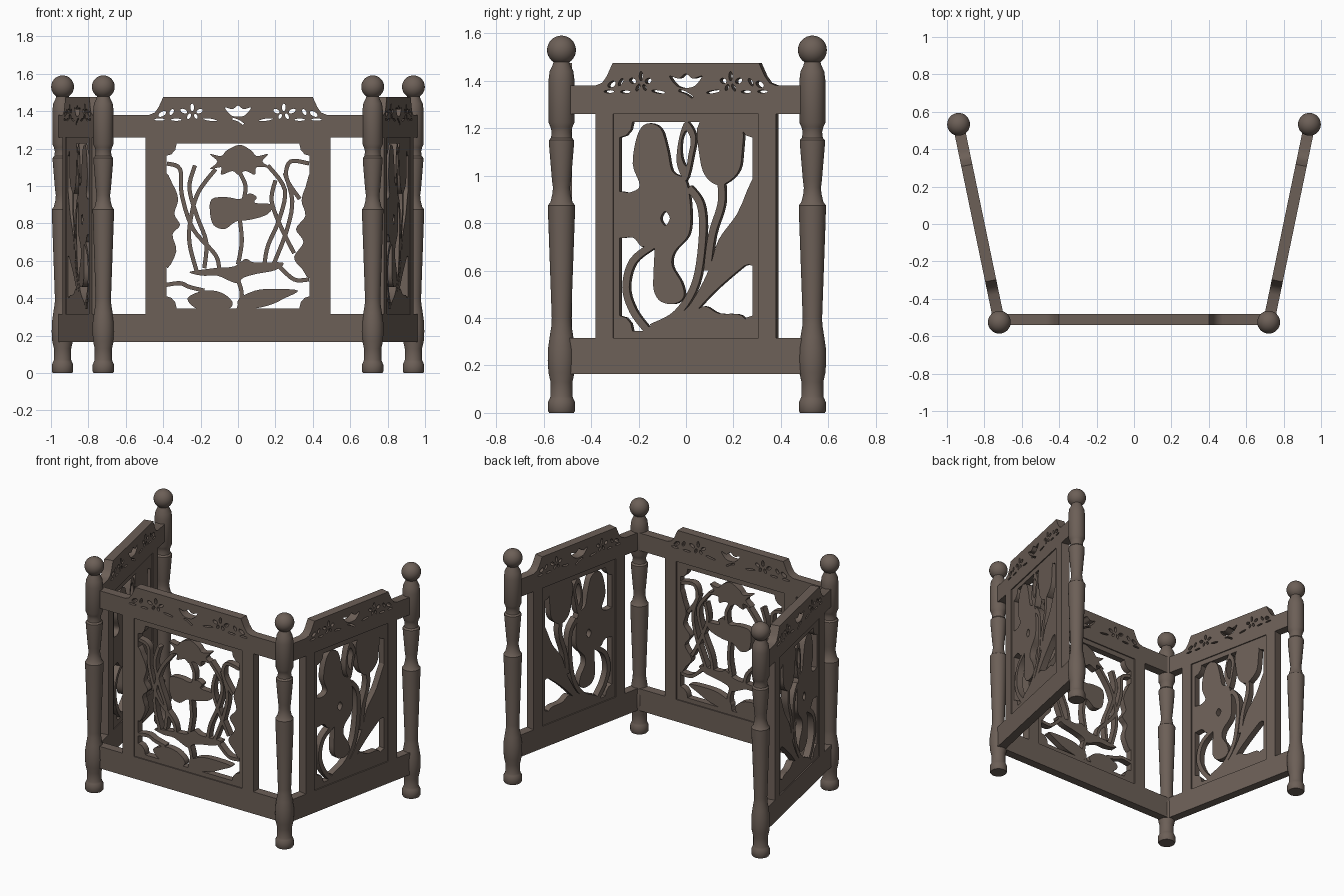
import bpy, bmesh, math
from mathutils import Matrix, Vector

if "Cube" in bpy.data.objects:
    bpy.data.objects.remove(bpy.data.objects["Cube"])

wood = bpy.data.materials.new("dark_brown_wood")
wood.diffuse_color = (0.15, 0.115, 0.095, 1)
wood.use_nodes = True
wood.node_tree.nodes["Principled BSDF"].inputs["Base Color"].default_value = wood.diffuse_color


def finish(name, bm, matrix=Matrix(), angle=35):
    bm.transform(matrix)
    bmesh.ops.recalc_face_normals(bm, faces=bm.faces)
    me = bpy.data.meshes.new(name)
    bm.to_mesh(me)
    bm.free()
    me.materials.append(wood)
    ob = bpy.data.objects.new(name, me)
    bpy.context.collection.objects.link(ob)
    bpy.ops.object.select_all(action='DESELECT')
    ob.select_set(True)
    bpy.context.view_layer.objects.active = ob
    bpy.ops.object.shade_smooth_by_angle(angle=math.radians(angle))
    return ob


def smooth(pts, closed=True, n=4):
    """Catmull-Rom curve through points given in hundredths."""
    p = [Vector(q) / 100 for q in pts]
    if not closed:
        p = [p[0]] + p + [p[-1]]
    k = len(p)
    out = []
    for i in (range(k) if closed else range(1, k - 2)):
        a, b, c, d = p[i - 1], p[i], p[(i + 1) % k], p[(i + 2) % k]
        for j in range(n):
            t = j / n
            out.append(0.5 * (2 * b + (c - a) * t + (2 * a - 5 * b + 4 * c - d) * t * t
                              + (3 * b - a - 3 * c + d) * t ** 3))
    if not closed:
        out.append(p[-1])
    return out


def stem(pts, w=2.2):
    """Outline of a ribbon of constant width."""
    c = smooth(pts, False, 5)
    left, right = [], []
    for i, q in enumerate(c):
        d = (c[min(i + 1, len(c) - 1)] - c[max(i - 1, 0)]).normalized()
        s = Vector((-d.y, d.x)) * w / 200
        left.append(q + s)
        right.append(q - s)
    return left + right[::-1]


def ellipse(cx, cz, a, b, deg=0, n=12):
    r = math.radians(deg)
    out = []
    for i in range(n):
        t = 2 * math.pi * i / n
        x, y = a * math.cos(t), b * math.sin(t)
        out.append((cx + x * math.cos(r) - y * math.sin(r), cz + x * math.sin(r) + y * math.cos(r)))
    return out


def rect(x0, x1, z0, z1):
    return [(x0, z0), (x1, z0), (x1, z1), (x0, z1)]


def add_plate(bm, loops, thick):
    """Upright plate: first loop is the outline, the others are holes."""
    cu = bpy.data.curves.new("outline", 'CURVE')
    cu.dimensions, cu.fill_mode, cu.extrude = '2D', 'BOTH', thick / 2
    for loop in loops:
        s = cu.splines.new('POLY')
        s.points.add(len(loop) - 1)
        for pt, q in zip(s.points, loop):
            pt.co = (q[0], q[1], 0, 1)
        s.use_cyclic_u = True
    ob = bpy.data.objects.new("outline", cu)
    bpy.context.collection.objects.link(ob)
    bpy.context.view_layer.update()
    me = bpy.data.meshes.new_from_object(ob.evaluated_get(bpy.context.evaluated_depsgraph_get()))
    me.transform(Matrix.Rotation(math.pi / 2, 4, 'X'))
    bm.from_mesh(me)
    bpy.data.objects.remove(ob)
    bpy.data.curves.remove(cu)
    bpy.data.meshes.remove(me)


def plates(name, shapes, thick, matrix):
    bm = bmesh.new()
    for loops in shapes:
        add_plate(bm, loops, thick)
    bmesh.ops.remove_doubles(bm, verts=bm.verts, dist=1e-5)
    return finish(name, bm, matrix)


def frame(prefix, half, stile, inner, top, matrix, art):
    # rails and stiles
    plates(prefix + "_bottom_rail", [[rect(-half, half, .165, .315)]], .06, matrix)
    plates(prefix + "_stiles", [[rect(s * inner, s * stile, .315, 1.26)] for s in (-1, 1)], .06, matrix)
    # crest rail with raised middle and pierced flowers
    f = top / .4
    side = [(half, 1.26), (half, 1.38), (top + .075, 1.38), (top + .045, 1.392), (top + .025, 1.42), (top, 1.475)]
    outline = side + [(-x, z) for x, z in side[::-1]]
    holes = [smooth([(-7, 142), (-3, 141), (0, 143), (3, 141), (7, 142), (4, 138), (0, 137), (-4, 138)]),
             stem([(-3, 136), (0, 135), (3, 133)], 1)]
    for s in (-1, 1):
        for x, z, a, b, deg in ((.245, 1.42, .010, .020, 0), (.29, 1.40, .020, .011, 25),
                                (.205, 1.40, .018, .011, -25), (.262, 1.372, .009, .016, 25),
                                (.225, 1.372, .009, .014, -25), (.15, 1.354, .038, .006, 8),
                                (.33, 1.354, .028, .006, 0), (.355, 1.395, .010, .018, 30),
                                (.405, 1.385, .024, .012, -30), (.42, 1.355, .028, .006, 0)):
            holes.append(ellipse(s * x * f, z, a * f, b, s * deg))
    plates(prefix + "_crest_rail", [[outline] + holes], .06, matrix)
    # fretwork: thin border, corner lobes, pierced picture
    o = inner - .027
    shapes = [[rect(-inner, inner, .315, 1.26), rect(-o, o, .345, 1.226)]]
    for s in (-1, 1):
        for z in (.345, 1.226):
            shapes.append([ellipse(s * o, z, .055, .065)])
    plates(prefix + "_fretwork", shapes + art, .045, matrix)


# lotus pond picture
lotus = [[smooth(b)] for b in (
    [(-15, 117), (-9, 116), (-6, 119), (1, 122), (7, 119), (10, 116), (16, 117), (13, 113), (17, 110),
     (10, 110), (9, 106), (4, 108), (0, 106), (-3, 108), (-9, 106), (-9, 110), (-15, 109), (-11, 113)],
    [(-14, 93), (-6, 94), (1, 93), (6, 96), (10, 94), (9, 91), (18, 90), (16, 85), (7, 82),
     (-1, 81), (-7, 77), (-13, 79), (-15, 86)],
    [(-26, 54), (-13, 56), (-2, 57), (4, 61), (9, 59), (24, 59), (20, 55), (10, 53), (3, 51),
     (-1, 48), (-11, 52), (-19, 52)],
    [(-27, 40), (-18, 44), (-9, 43), (-3, 38), (-6, 34), (-21, 34)],
    [(0, 39), (9, 44), (20, 45), (32, 44), (25, 40), (16, 36), (3, 34)],
    [(-39, 104), (-35, 101), (-32, 93), (-34, 85), (-31, 79), (-35, 74), (-33, 65), (-39, 58)],
    [(39, 104), (36, 99), (34, 92), (36, 84), (31, 77), (35, 70), (30, 62), (34, 56), (39, 54)])]
lotus += [[stem(p)] for p in (
    [(1, 107), (4, 100), (3, 92)], [(1, 82), (2, 70), (0, 58)], [(0, 50), (2, 42), (0, 33)],
    [(-23, 111), (-26, 99), (-22, 84), (-17, 70), (-18, 56)],
    [(-12, 109), (-21, 97), (-25, 84), (-26, 70), (-22, 54)],
    [(16, 111), (25, 98), (22, 82), (16, 68), (14, 57)],
    [(25, 107), (29, 92), (26, 76), (19, 58)],
    [(20, 103), (18, 92), (23, 78), (30, 64)],
    [(-38, 112), (-31, 109), (-30, 95), (-24, 77), (-12, 63), (-10, 54)],
    [(38, 112), (28, 113), (26, 104), (33, 93)],
    [(-39, 47), (-31, 48), (-26, 46), (-18, 44)], [(38, 50), (30, 50), (22, 57)])]

# iris and tulip picture
iris_body = [(-17, 122), (-21, 117), (-23, 105), (-20, 96), (-24, 93), (-31, 92), (-31, 75), (-23, 74),
             (-19, 70), (-14, 71), (-14, 60), (-14, 52), (-11, 47), (-5, 46), (-1, 49), (-2, 55), (-6, 62),
             (-5, 68), (1, 75), (2, 84), (1, 94), (-1, 99), (-6, 102), (-8, 111), (-11, 120)]
iris = [[smooth(iris_body), smooth([(-11, 82), (-9, 85), (-7, 82), (-9, 79)])],
        [smooth([(0, 123), (4, 117), (3, 109), (0, 98), (-4, 105), (-3, 116)]),
         smooth([(0, 119), (2, 115), (1, 109), (0, 104), (-2, 108), (-2, 115)])],
        [smooth([(6, 123), (23, 123), (24, 109), (22, 101), (15, 96), (9, 99), (6, 107)])],
        [smooth([(30, 99), (22, 84), (14, 73), (10, 61), (5, 51), (-1, 43), (-11, 39), (-18, 34),
                 (-2, 33), (2, 40), (12, 51), (25, 62), (30, 65)])],
        [smooth([(-18, 33), (-10, 38), (2, 42), (8, 45), (14, 42), (24, 41), (24, 33)])]]
iris += [[stem(p, 3)] for p in (
    [(15, 97), (15, 88), (11, 75), (9, 60)],
    [(1, 95), (6, 88), (7, 75), (4, 55), (-4, 42), (-15, 36)],
    [(-14, 71), (-23, 64), (-26, 53), (-23, 43), (-17, 35)])]

# three panels
frame("front", .72, .495, .41, .40, Matrix.Translation((0, -.51, 0)), lotus)
right = Matrix.Translation((.83, .005, 0)) @ Matrix.Rotation(math.atan2(1.06, .22), 4, 'Z')
frame("right", .53, .388, .313, .315, right, iris)
frame("left", .53, .388, .313, .315, Matrix.Scale(-1, 4, (1, 0, 0)) @ right, iris)

# turned posts with ball finials
profile = [(0, 0), (.052, 0), (.057, .008), (.057, .045), (.05, .06), (.046, .07), (.046, .13), (.055, .17),
           (.058, .22), (.057, .27), (.05, .32), (.042, .37), (.041, .40), (.056, .82), (.057, .875),
           (.046, .89), (.038, .925), (.036, .95), (.04, .98), (.053, 1.135), (.053, 1.15), (.044, 1.16),
           (.041, 1.185), (.046, 1.205), (.055, 1.225), (.055, 1.40), (.05, 1.44), (.038, 1.465)]
for i in range(3, 17):
    a = math.pi * i / 16
    profile.append((.061 * math.sin(a), 1.53 - .061 * math.cos(a)))
for side, sx in (("left", -1), ("right", 1)):
    for place, x, y in (("front", .72, -.525), ("back", .938, .533)):
        bm = bmesh.new()
        vs = [bm.verts.new((r, 0, z)) for r, z in profile]
        es = [bm.edges.new(e) for e in zip(vs, vs[1:])]
        bmesh.ops.spin(bm, geom=vs + es, cent=(0, 0, 0), axis=(0, 0, 1), angle=2 * math.pi, steps=32)
        bmesh.ops.remove_doubles(bm, verts=bm.verts, dist=1e-4)
        finish(f"{side}_{place}_post", bm, Matrix.Translation((sx * x, y, 0)))
